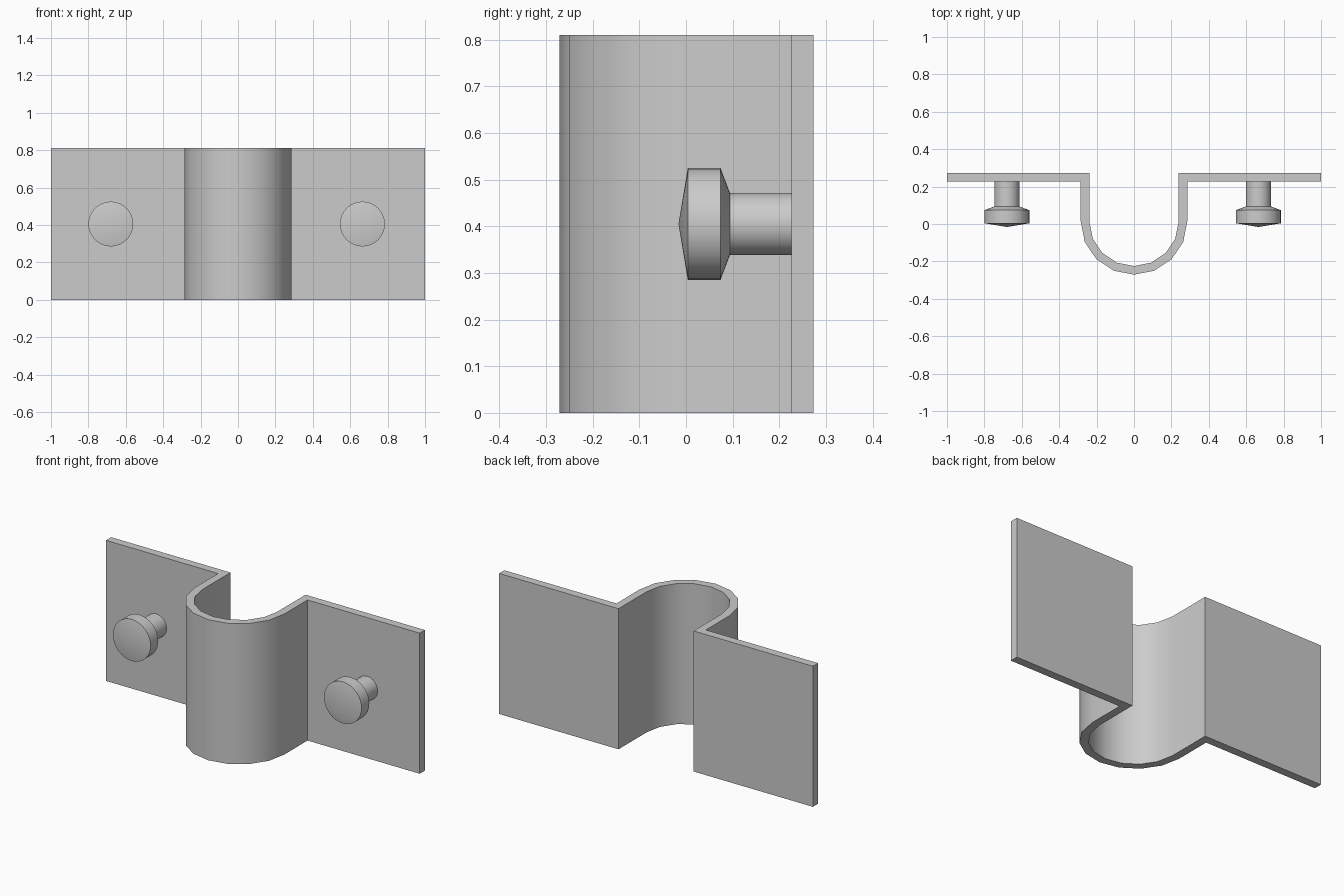
import bpy, bmesh, math
from mathutils import Matrix, Vector

cube = bpy.data.objects.get("Cube")
if cube:
    bpy.data.objects.remove(cube, do_unlink=True)

HEIGHT = 0.81
BACK, FRONT = 0.273, 0.226      # plate faces of the wings
ARC_Y, OUTER, INNER = 0.014, 0.285, 0.239
ARC_STEPS = 8

grey = bpy.data.materials.new("plain_grey")
grey.use_nodes = True
colour = (0.6, 0.6, 0.6, 1)
grey.diffuse_color = colour
grey.node_tree.nodes["Principled BSDF"].inputs["Base Color"].default_value = colour


def finish(name, bm):
    """Turn a bmesh into a smooth object with sharp edges kept."""
    bmesh.ops.recalc_face_normals(bm, faces=bm.faces)
    mesh = bpy.data.meshes.new(name)
    bm.to_mesh(mesh)
    bm.free()
    mesh.materials.append(grey)
    obj = bpy.data.objects.new(name, mesh)
    bpy.context.collection.objects.link(obj)
    bpy.ops.object.select_all(action='DESELECT')
    obj.select_set(True)
    bpy.context.view_layer.objects.active = obj
    bpy.ops.object.shade_smooth_by_angle(angle=math.radians(30))
    return obj


def half_round(radius):
    """Points from left (+x) round the front to right (-x)."""
    angles = [math.pi * i / ARC_STEPS for i in range(ARC_STEPS + 1)]
    return [(radius * math.cos(a), ARC_Y - radius * math.sin(a)) for a in angles]


# Bent strap: wing, half-round channel, wing, extruded upward
outline = [(1, BACK), (1, FRONT), (OUTER, FRONT)] + half_round(OUTER)
outline += [(-OUTER, FRONT), (-1, FRONT), (-1, BACK), (-INNER, BACK)]
outline += half_round(INNER)[::-1] + [(INNER, BACK)]
bm = bmesh.new()
base = bm.faces.new([bm.verts.new((x, y, 0)) for x, y in outline])
grown = bmesh.ops.extrude_face_region(bm, geom=[base], use_keep_orig=True)
top = [v for v in grown["geom"] if isinstance(v, bmesh.types.BMVert)]
bmesh.ops.translate(bm, verts=top, vec=(0, 0, HEIGHT))
finish("strap_bracket", bm)

# Bolts: lathed profile of (radius, y), from domed tip to the wing
profile = [(0, -0.016), (0.12, 0.004), (0.12, 0.074),
           (0.067, 0.094), (0.067, FRONT + 0.01), (0, FRONT + 0.01)]
for name, x in (("left_bolt", 0.665), ("right_bolt", -0.68)):
    bm = bmesh.new()
    centre = Vector((x, 0, HEIGHT / 2))
    points = [bm.verts.new(centre + Vector((r, y, 0))) for r, y in profile]
    edges = [bm.edges.new(pair) for pair in zip(points, points[1:])]
    bmesh.ops.spin(bm, geom=points + edges, cent=centre, axis=(0, 1, 0),
                   angle=math.tau, steps=32, use_merge=False)
    bmesh.ops.remove_doubles(bm, verts=bm.verts, dist=0.0005)
    finish(name, bm)
